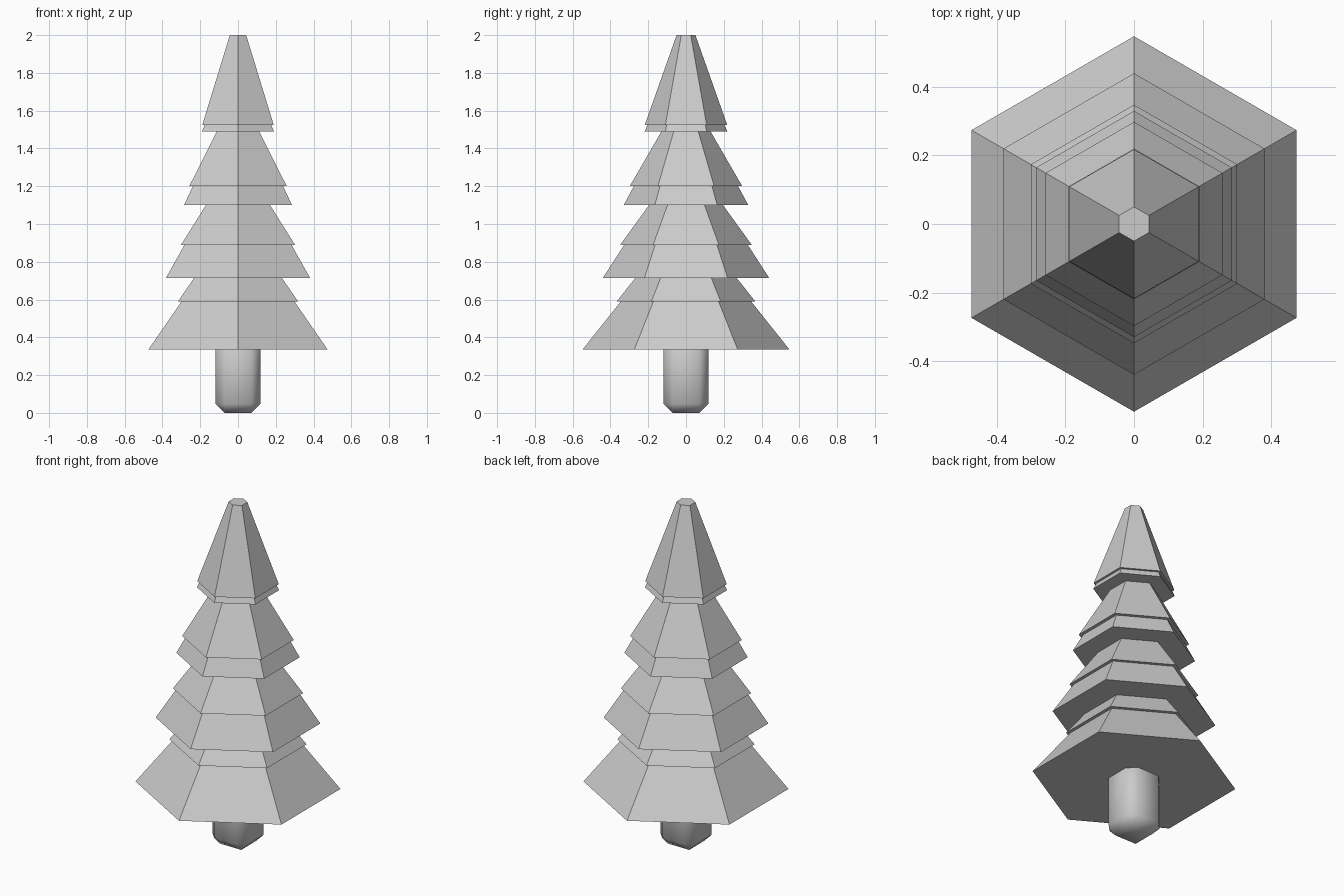
import bpy, bmesh, math

if "Cube" in bpy.data.objects:
    bpy.data.objects.remove(bpy.data.objects["Cube"])

grey = bpy.data.materials.new("plain grey")
grey.diffuse_color = (0.6, 0.6, 0.6, 1)
grey.use_nodes = True
grey.node_tree.nodes["Principled BSDF"].inputs["Base Color"].default_value = grey.diffuse_color


def add_object(name, bm):
    mesh = bpy.data.meshes.new(name)
    bmesh.ops.recalc_face_normals(bm, faces=bm.faces)
    bm.to_mesh(mesh)
    bm.free()
    mesh.materials.append(grey)
    obj = bpy.data.objects.new(name, mesh)
    bpy.context.collection.objects.link(obj)
    return obj


def hex_lathe(name, profile):
    """Six-sided closed body through (height, corner radius) rings."""
    bm = bmesh.new()
    rings = []
    for z, r in profile:
        angles = [math.radians(90 + 60 * i) for i in range(6)]
        rings.append([bm.verts.new((r * math.cos(a), r * math.sin(a), z)) for a in angles])
    for low, high in zip(rings, rings[1:]):
        for i in range(6):
            j = (i + 1) % 6
            bm.faces.new((low[i], low[j], high[j], high[i]))
    bm.faces.new(rings[0])
    bm.faces.new(rings[-1])
    return add_object(name, bm)


# foliage: each tier is a flared skirt, a thin ledge and a narrower cone above
# (skirt height, skirt radius, ledge height, radius under ledge, ledge radius, top radius)
tiers = [
    (0.335, 0.548, 0.59, 0.345, 0.367, 0.268),
    (0.715, 0.440, 0.89, 0.327, 0.348, 0.196),
    (1.10, 0.330, 1.20, 0.276, 0.298, 0.130),
    (1.49, 0.220, 1.525, 0.203, 0.218, 0.050),
]
profile = []
tops = [t[0] for t in tiers[1:]] + [2.0]
for (z0, r0, z1, r_in, r_out, r_top), z_top in zip(tiers, tops):
    profile += [(z0, r0), (z1, r_in), (z1, r_out), (z_top, r_top)]
hex_lathe("foliage", profile)

# trunk: square post with softened chamfered edges
bm = bmesh.new()
bmesh.ops.create_cube(bm, size=1)
for v in bm.verts:
    v.co = (v.co.x * 0.236, v.co.y * 0.236, 0.22 + v.co.z * 0.44)
bmesh.ops.bevel(bm, geom=list(bm.edges), offset=0.048, segments=1, affect='EDGES')
for f in bm.faces:
    f.smooth = True
add_object("trunk", bm)
